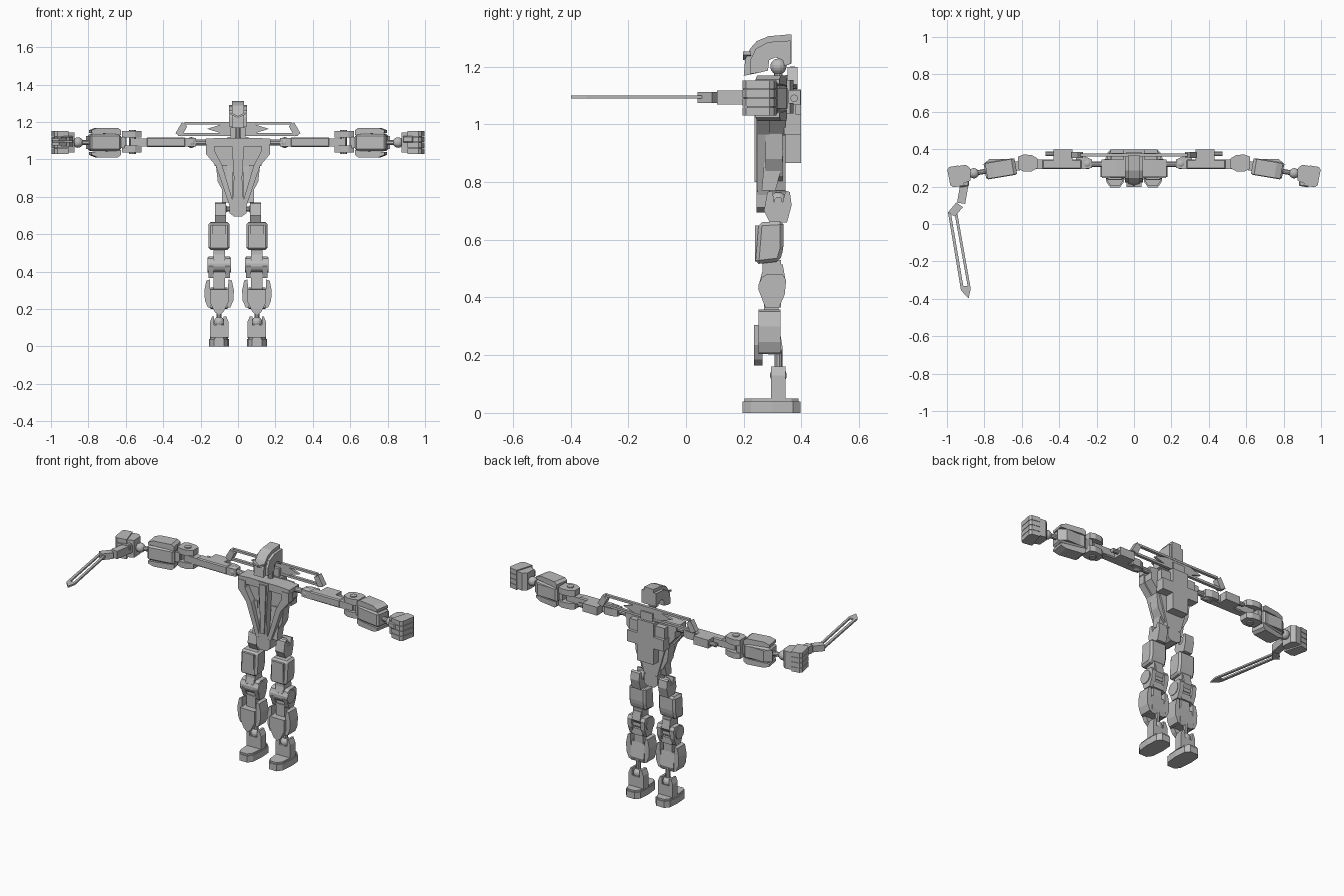
import bpy, bmesh, math
from mathutils import Matrix, Vector

grey = bpy.data.materials.new("plain grey")
grey.diffuse_color = (0.5, 0.5, 0.5, 1)
I = Matrix.Identity(4)


def finish(name, bm, M):
    bm.transform(M)
    bmesh.ops.recalc_face_normals(bm, faces=bm.faces)
    me = bpy.data.meshes.new(name)
    bm.to_mesh(me)
    bm.free()
    me.materials.append(grey)
    ob = bpy.data.objects.new(name, me)
    bpy.context.collection.objects.link(ob)
    return ob


def prism(name, pts, axis, lo, hi, M=I, bevel=0):
    """Extrude a 2D outline: x -> (y,z), y -> (x,z), z -> (x,y)."""
    bm = bmesh.new()
    put = {"x": lambda a, b, c: (c, a, b), "y": lambda a, b, c: (a, c, b),
           "z": lambda a, b, c: (a, b, c)}[axis]
    low = [bm.verts.new(put(a, b, lo)) for a, b in pts]
    top = [bm.verts.new(put(a, b, hi)) for a, b in pts]
    n = len(pts)
    bm.faces.new(low)
    bm.faces.new(top)
    for i in range(n):
        bm.faces.new((low[i], low[(i + 1) % n], top[(i + 1) % n], top[i]))
    if bevel:
        bmesh.ops.recalc_face_normals(bm, faces=bm.faces)
        bmesh.ops.bevel(bm, geom=bm.edges[:], offset=bevel, segments=1, affect="EDGES")
    return finish(name, bm, M)


def box(name, x, y, z, M=I, bevel=0):
    return prism(name, [(x[0], y[0]), (x[1], y[0]), (x[1], y[1]), (x[0], y[1])], "z", *z, M, bevel)


def ball(name, c, r, M=I):
    bm = bmesh.new()
    bmesh.ops.create_uvsphere(bm, u_segments=14, v_segments=9, radius=r, matrix=Matrix.Translation(c))
    return finish(name, bm, M)


def rod(name, a, b, r, M=I, n=10):
    a, b = Vector(a), Vector(b)
    bm = bmesh.new()
    T = Matrix.Translation((a + b) / 2) @ (b - a).to_track_quat("Z", "Y").to_matrix().to_4x4()
    bmesh.ops.create_cone(bm, cap_ends=True, segments=n, radius1=r, radius2=r,
                          depth=(b - a).length, matrix=T)
    return finish(name, bm, M)


def sym(pts):
    """Close a right-half outline by mirroring it in x."""
    return pts + [(-a, b) for a, b in reversed(pts)]


# Head: curved crest open over the neck, with narrower inset cheeks
crest = [(.20, 1.168), (.205, 1.225), (.222, 1.262), (.245, 1.288), (.285, 1.305), (.365, 1.312),
         (.365, 1.21), (.342, 1.202), (.335, 1.222), (.31, 1.232), (.288, 1.222), (.284, 1.186), (.25, 1.178)]
cheek = [(.222, 1.175), (.224, 1.225), (.242, 1.262), (.285, 1.285), (.362, 1.29),
         (.362, 1.21), (.342, 1.202), (.335, 1.222), (.31, 1.232), (.288, 1.222), (.284, 1.186), (.25, 1.178)]
prism("head_crest", crest, "x", -.033, .033)
prism("head_cheeks", cheek, "x", -.049, .049)
rod("neck", (0, .32, 1.10), (0, .32, 1.20), .015)
ball("neck_ball", (0, .32, 1.20), .028)

# Torso: recessed core, front frame, pelvis and back pack
prism("torso_core", sym([(.045, .77), (.10, .96), (.165, 1.035), (.165, 1.105)]), "y", .285, .345)
prism("chest_bar", sym([(.16, 1.07), (.175, 1.085), (.175, 1.11), (.10, 1.115)]), "y", .25, .345)
prism("chest_column", sym([(.03, .765), (.022, .90), (.035, 1.113)]), "y", .245, .29)
prism("breast_ridge", sym([(.012, .80), (.022, 1.05), (.022, 1.10)]), "y", .237, .25)
prism("pelvis", sym([(.022, .695), (.045, .712), (.047, .765), (.03, .77)]), "y", .245, .345)
abdomen = [(.262, .77), (.31, .77), (.335, .865), (.34, .965), (.28, .965)]
box("pack_column", (-.055, .055), (.34, .398), (.865, 1.12))
box("pack_bar", (-.125, .125), (.34, .398), (.965, 1.035))
box("pack_top", (-.12, .12), (.34, .38), (1.035, 1.10))

# Wing frame across the back
prism("wing_top_bar", sym([(.29, 1.187), (.285, 1.2)]), "y", .36, .378)
prism("wing_low_bar", sym([(.32, 1.126), (.315, 1.14)]), "y", .36, .378)
prism("wing_core", sym([(.09, 1.14), (.165, 1.163), (.09, 1.187)]), "y", .362, .376)
box("wing_mount", (-.04, .04), (.345, .385), (1.09, 1.17))

for side, s in (("left", -1), ("right", 1)):
    S = Matrix.Diagonal((s, 1, 1, 1))
    P = side + "_"
    # Brow, torso struts and wing ends
    prism(P + "brow", [(.004, 1.222), (.04, 1.24), (.04, 1.252), (.004, 1.234)], "y", .197, .225, S)
    prism(P + "strut", [(.025, .77), (.045, .75), (.118, .965), (.172, 1.03), (.172, 1.09),
                        (.125, 1.09), (.125, 1.045), (.085, .97)], "y", .247, .29, S)
    prism(P + "abdomen", abdomen, "x", .03, .085, S)
    prism(P + "side_panel", [(.05, .80), (.075, .82), (.108, .88), (.118, .97), (.06, .97)], "y", .275, .335, S)
    prism(P + "wing_end", [(.30, 1.123), (.335, 1.138), (.30, 1.198), (.272, 1.178)], "y", .352, .386, S)

    # Shoulder and upper arm
    rod(P + "shoulder_pin", (.15, .32, 1.09), (.25, .32, 1.09), .016, S)
    ball(P + "shoulder_ball", (.25, .322, 1.09), .029, S)
    prism(P + "shoulder_cuff", [(.225, .345), (.225, .30), (.26, .295), (.31, .295), (.31, .36), (.26, .36)],
          "z", 1.068, 1.113, S)
    box(P + "upper_arm", (.28, .49), (.293, .346), (1.066, 1.117), S, .006)
    box(P + "arm_pack", (.33, .43), (.34, .397), (1.066, 1.117), S)
    rod(P + "arm_knob", (.42, .375, 1.09), (.472, .375, 1.09), .013, S)

    # Elbow: centre tab between two fork plates
    box(P + "elbow_tab", (.48, .575), (.295, .345), (1.07, 1.112), S)
    fork = [(.515, .30), (.55, .28), (.59, .28), (.62, .295), (.62, .36), (.59, .372), (.545, .368), (.515, .35)]
    for k, z in (("upper", 1.117), ("lower", 1.037)):
        prism(P + k + "_elbow_plate", fork, "z", z, z + .036, S)
    rod(P + "elbow_pin", (.565, .32, 1.03), (.565, .32, 1.158), .02, S)
    box(P + "elbow_bridge", (.595, .62), (.298, .355), (1.04, 1.15), S)

    # Forearm and hand, swung slightly forward about the elbow
    F = S @ Matrix.Translation((.565, .32, 1.09)) @ Matrix.Rotation(math.radians(-9.5), 4, "Z")
    box(P + "forearm_link", (.04, .10), (-.025, .025), (-.03, .03), F)
    box(P + "forearm_core", (.068, .235), (-.045, .045), (-.045, .045), F, .01)
    for k, t in (("upper", 1), ("lower", -1)):
        T = F @ Matrix.Diagonal((1, 1, t, 1))
        prism(P + k + "_forearm_shell", [(.068, .04), (.068, .066), (.085, .079), (.195, .079), (.228, .066),
                                         (.228, .05), (.10, .045)], "y", -.042, .042, T)
    prism(P + "forearm_fin", [(.10, .044), (.22, .044), (.245, .035), (.20, .062)], "z", -.035, .035, F)
    rod(P + "wrist", (.22, 0, 0), (.31, 0, 0), .014, F)
    ball(P + "wrist_ball", (.295, 0, 0), .028, F)
    prism(P + "palm", [(.318, -.035), (.36, -.045), (.415, -.04), (.415, .052), (.33, .052), (.31, .03)],
          "z", -.052, .055, F)
    for i in range(4):
        z = -.06 + i * .031
        prism(P + "finger_%d" % (i + 1), [(.355, -.056), (.415, -.056), (.43, -.042), (.432, .042), (.42, .055),
                                          (.37, .055)], "z", z, z + .028, F)
    box(P + "thumb", (.33, .385), (-.062, -.035), (.0, .035), F, .005)

    # Hip and thigh
    rod(P + "hip_pin", (.03, .32, .735), (.12, .32, .735), .014, S)
    ball(P + "hip_ball", (.085, .32, .735), .03, S)
    hip = [(.27, .70), (.282, .765), (.30, .77), (.305, .73), (.335, .73), (.345, .77), (.36, .765), (.366, .72),
           (.35, .66), (.29, .66)]
    prism(P + "hip_block", hip, "x", .065, .124, S)
    thigh = [(.24, .515), (.325, .525), (.338, .57), (.338, .665), (.252, .66)]
    prism(P + "thigh", thigh, "x", .045, .158, S, .012)
    prism(P + "thigh_plate", [(.063, .525), (.14, .525), (.14, .65), (.063, .65)], "y", .239, .26, S)

    # Knee
    box(P + "knee_tab", (.07, .13), (.265, .33), (.42, .53), S)
    knee = [(.25, .43), (.262, .47), (.28, .48), (.335, .48), (.347, .46), (.342, .41), (.322, .365), (.275, .365)]
    for k, x in (("inner", .042), ("outer", .13)):
        prism(P + k + "_knee_plate", knee, "x", x, x + .028, S)
    prism(P + "upper_knee", [(.255, .455), (.27, .51), (.335, .515), (.345, .46), (.30, .40)], "x", .073, .127, S)
    rod(P + "knee_pin", (.038, .29, .435), (.163, .29, .435), .04, S, 14)
    box(P + "knee_bridge", (.065, .137), (.275, .33), (.365, .405), S)

    # Shin with outer shells and a pointed front guard
    box(P + "shin_link", (.07, .13), (.27, .32), (.29, .38), S)
    shin = [(.262, .205), (.325, .20), (.335, .225), (.32, .315), (.262, .305)]
    prism(P + "shin_core", shin, "x", .055, .147, S)
    shell = [(.248, .205), (.32, .20), (.338, .22), (.318, .36), (.245, .35)]
    for k, t in (("inner", -1), ("outer", 1)):
        T = S @ Matrix.Translation((.101, 0, 0)) @ Matrix.Diagonal((t, 1, 1, 1))
        prism(P + k + "_shin_shell", [(.042, .205), (.06, .208), (.076, .245), (.079, .30), (.068, .352),
                                      (.05, .358)], "y", .252, .328, T)
    prism(P + "shin_guard", [(.101, .165), (.125, .185), (.15, .235), (.15, .305), (.052, .305), (.052, .235),
                             (.077, .185)], "y", .235, .265, S)

    # Ankle and foot
    rod(P + "ankle_pin", (.101, .32, .13), (.101, .32, .23), .014, S)
    ball(P + "ankle_ball", (.101, .32, .13), .029, S)
    prism(P + "ankle_cuff", [(.05, .045), (.15, .045), (.15, .13), (.138, .16), (.127, .16), (.127, .115),
                             (.077, .115), (.077, .16), (.063, .16), (.05, .13)], "y", .295, .345, S)
    sole = [(.075, .196), (.127, .196), (.148, .225), (.155, .30), (.15, .37), (.128, .396), (.074, .396),
            (.052, .37), (.047, .30), (.054, .225)]
    prism(P + "foot_sole", sole, "z", 0, .04, S)
    prism(P + "foot_top", [(.101 + (x - .101) * .88, .30 + (y - .30) * .94) for x, y in sole], "z", .04, .05, S)

# Sword in the left hand: grip, angled guard and an open loop blade
W = Matrix.Translation((-.915, .165, 1.093)) @ Matrix.Rotation(math.radians(-10), 4, "Z")
box("sword_grip", (-.022, .022), (-.055, .07), (-.024, .024), W)
prism("sword_guard", [(-.995, .062), (-.958, .04), (-.915, .09), (-.95, .115)], "z", 1.074, 1.112)
prism("blade_outer_bar", [(-.995, .065), (-.98, .065), (-.912, -.335), (-.925, -.355)], "z", 1.09, 1.10)
prism("blade_inner_bar", [(-.96, .06), (-.945, .06), (-.873, -.345), (-.889, -.335)], "z", 1.09, 1.10)
prism("blade_tip", [(-.925, -.355), (-.912, -.332), (-.889, -.332), (-.873, -.345), (-.884, -.398)],
      "z", 1.09, 1.10)
